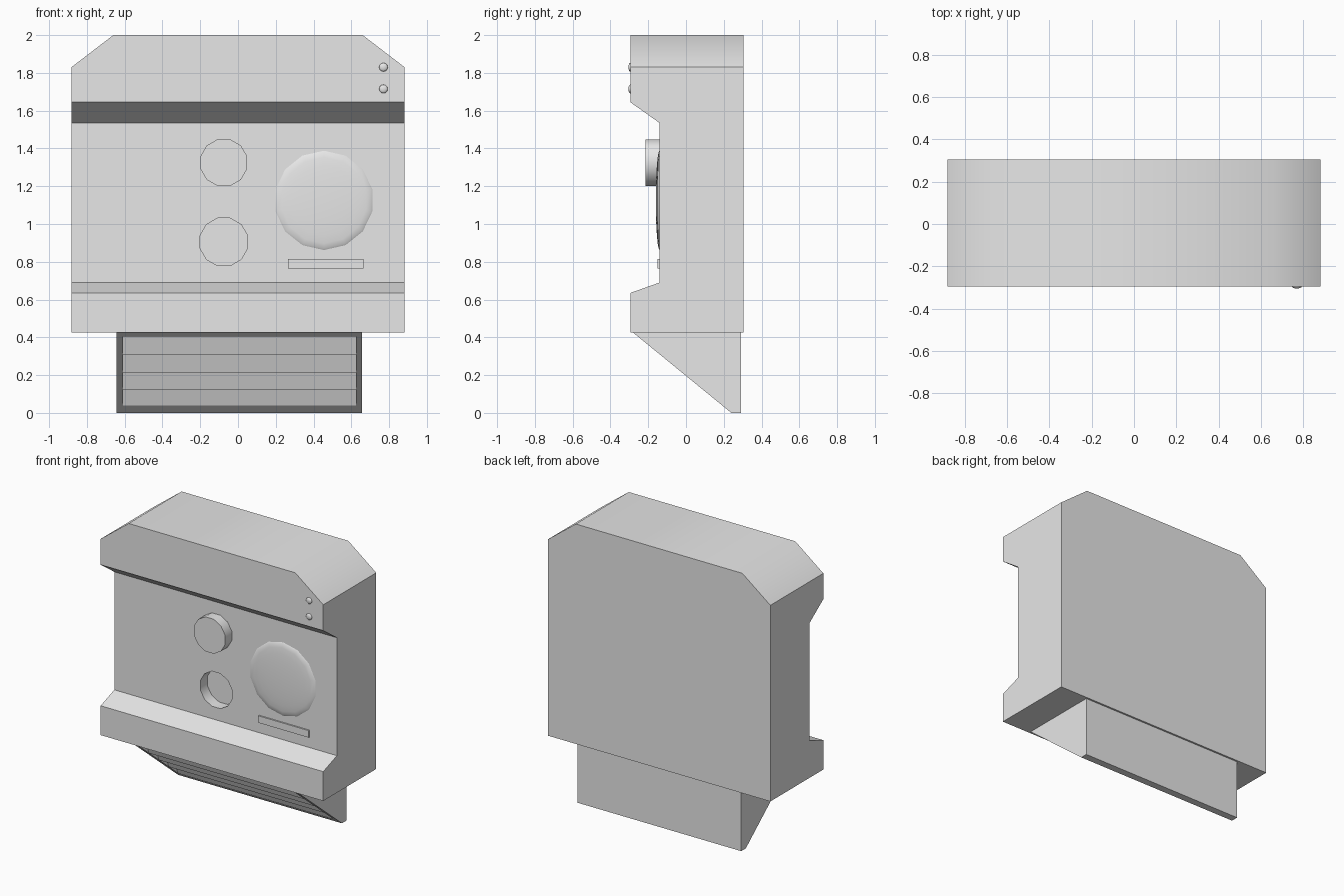
import bpy, bmesh, math
from mathutils import Matrix, Vector

if "Cube" in bpy.data.objects:
    bpy.data.objects.remove(bpy.data.objects["Cube"])

grey = bpy.data.materials.new("light_grey")
grey.diffuse_color = (0.8, 0.8, 0.8, 1)
grey.use_nodes = True
grey.node_tree.nodes["Principled BSDF"].inputs["Base Color"].default_value = grey.diffuse_color


def finish(name, bm, smooth=None):
    bmesh.ops.recalc_face_normals(bm, faces=bm.faces)
    me = bpy.data.meshes.new(name)
    bm.to_mesh(me)
    bm.free()
    me.materials.append(grey)
    ob = bpy.data.objects.new(name, me)
    bpy.context.collection.objects.link(ob)
    if smooth:
        shade(ob, smooth)
    return ob


def shade(ob, angle):
    bpy.ops.object.select_all(action='DESELECT')
    ob.select_set(True)
    bpy.context.view_layer.objects.active = ob
    bpy.ops.object.shade_smooth_by_angle(angle=math.radians(angle))


def prism(profile, x0, x1):
    """Extrude a (y, z) profile along x."""
    bm = bmesh.new()
    face = bm.faces.new([bm.verts.new((x0, y, z)) for y, z in profile])
    ext = bmesh.ops.extrude_face_region(bm, geom=[face])
    verts = [g for g in ext["geom"] if isinstance(g, bmesh.types.BMVert)]
    bmesh.ops.translate(bm, verts=verts, vec=(x1 - x0, 0, 0))
    return bm


def disc(name, x, z, r, y0, y1, smooth=None):
    """Twelve-sided cylinder pointing along y."""
    bm = bmesh.new()
    mat = (Matrix.Translation((x, (y0 + y1) / 2, z))
           @ Matrix.Rotation(math.pi / 2, 4, 'X')
           @ Matrix.Rotation(math.radians(15), 4, 'Z'))
    bmesh.ops.create_cone(bm, cap_ends=True, segments=12, radius1=r, radius2=r,
                          depth=y1 - y0, matrix=mat)
    return finish(name, bm, smooth)


def dome(name, x, y, z, r, h, seg, rings):
    """Flattened sphere bulging towards the front."""
    bm = bmesh.new()
    mat = (Matrix.Translation((x, y, z)) @ Matrix.Diagonal((r, h, r, 1))
           @ Matrix.Rotation(math.pi / 2, 4, 'X'))
    bmesh.ops.create_uvsphere(bm, u_segments=seg, v_segments=rings, radius=1, matrix=mat)
    return finish(name, bm, 60)


# Main housing with recessed front panel
FRONT, BACK, PANEL = -0.295, 0.305, -0.14
bm = prism([(FRONT, 0.425), (FRONT, 0.635), (PANEL, 0.69), (PANEL, 1.535),
            (FRONT, 1.645), (FRONT, 2), (BACK, 2), (BACK, 0.425)], -0.882, 0.882)
# Cut off both top corners
for s in (-1, 1):
    cut = bmesh.ops.bisect_plane(
        bm, geom=bm.verts[:] + bm.edges[:] + bm.faces[:], dist=1e-5,
        plane_co=Vector((s * 0.66, 0, 2)), plane_no=Vector((s * 0.17, 0, 0.222)),
        clear_outer=True)
    edges = [g for g in cut["geom_cut"] if isinstance(g, bmesh.types.BMEdge)]
    bmesh.ops.contextual_create(bm, geom=edges)
housing = finish("housing", bm)

# Round socket below the knob
cutter = disc("socket_cutter", -0.075, 0.905, 0.13, -0.3, -0.06)
cutter.hide_render = True
mod = housing.modifiers.new("socket", 'BOOLEAN')
mod.operation = 'DIFFERENCE'
mod.solver = 'EXACT'
mod.object = cutter
bpy.context.view_layer.objects.active = housing
bpy.ops.object.modifier_apply(modifier=mod.name)
bpy.data.objects.remove(cutter)
shade(housing, 42)

# Front panel fittings
disc("knob", -0.075, 1.325, 0.128, -0.215, -0.13, 35)
dome("speaker_dome", 0.455, PANEL, 1.125, 0.263, 0.02, 14, 12)
finish("slot_bar", prism([(-0.15, 0.765), (-0.15, 0.815), (-0.13, 0.815), (-0.13, 0.765)],
                         0.265, 0.665))
for i, z in enumerate((1.83, 1.715)):
    dome(f"stud_{i + 1}", 0.77, FRONT, z, 0.023, 0.01, 12, 8)


# Sloping chute under the housing
def slope(z):
    return -0.28 + (0.425 - z) * 0.52 / 0.425


tail = [(0.24, 0), (0.292, 0), (0.292, 0.425)]
for name, x0, x1 in (("left_cheek", -0.642, -0.61), ("right_cheek", 0.624, 0.656)):
    finish(name, prism([(-0.28, 0.425)] + tail, x0, x1))

# Louvres stepped into the slope
levels = [0.405, 0.308, 0.215, 0.124, 0.04]
steps = [(-0.28, 0.425), (slope(levels[0]), levels[0])]
for top, low in zip(levels, levels[1:]):
    steps += [(slope(low) - 0.035, top), (slope(low), low)]
finish("louvres", prism(steps + tail, -0.61, 0.624))
